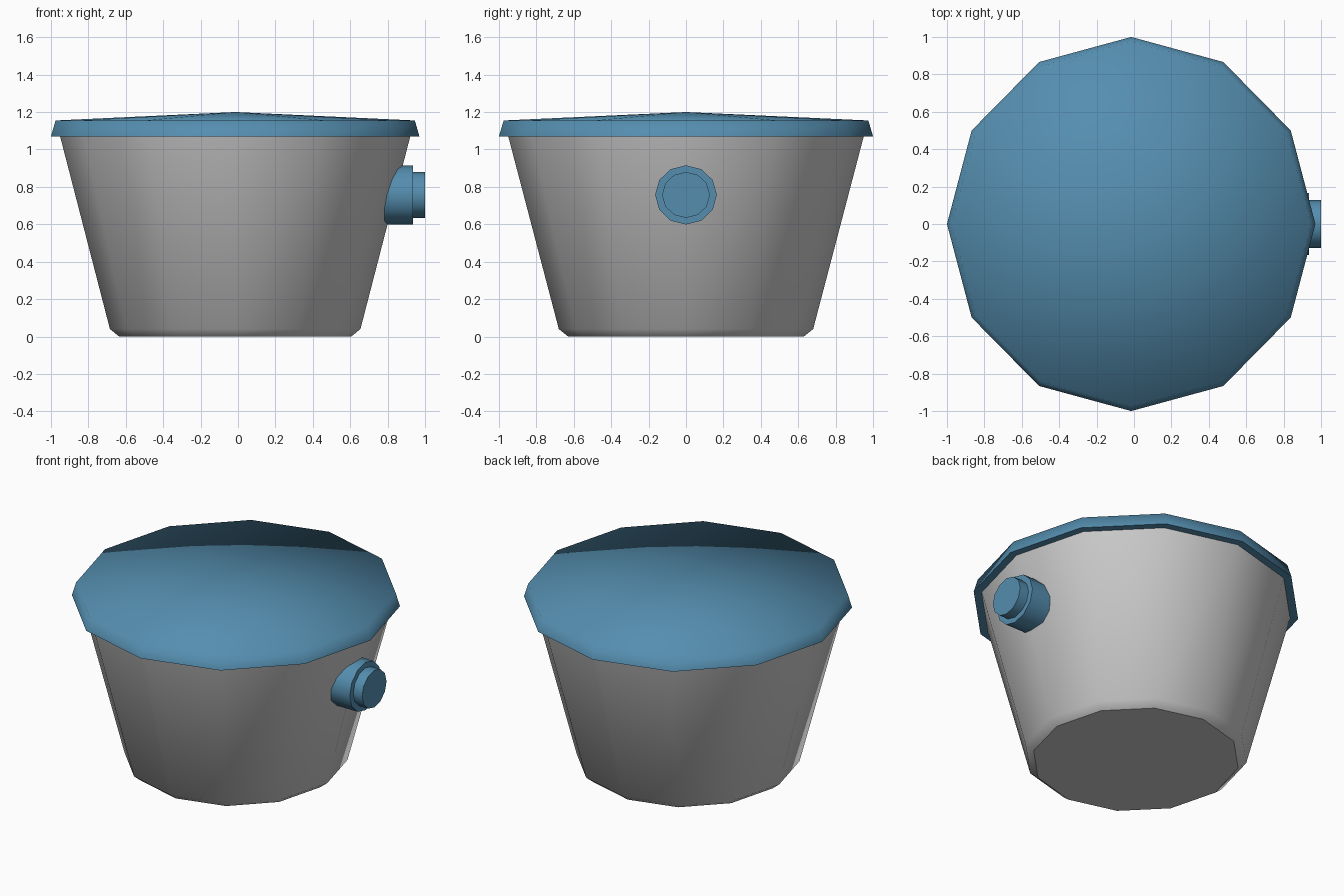
import bpy, bmesh, math
from mathutils import Matrix

if "Cube" in bpy.data.objects:
    bpy.data.objects.remove(bpy.data.objects["Cube"])

SIDES = 12
blue = bpy.data.materials.new("blue")
blue.diffuse_color = (0.09, 0.27, 0.43, 1)
blue.use_nodes = True
blue.node_tree.nodes["Principled BSDF"].inputs["Base Color"].default_value = blue.diffuse_color


def lathe(name, profile, matrix, sharp_rings=(), material=None):
    """Spin (radius, height) points into a 12-sided smooth solid; radius 0 makes a tip."""
    bm = bmesh.new()
    rings = []
    for r, h in profile:
        n = SIDES if r else 1
        rings.append([bm.verts.new((r * math.cos(math.tau * i / SIDES),
                                    r * math.sin(math.tau * i / SIDES), h)) for i in range(n)])
    for a, b in zip(rings, rings[1:]):
        for i in range(SIDES):
            j = (i + 1) % SIDES
            if len(b) == 1:
                bm.faces.new((a[i], a[j], b[0]))
            else:
                bm.faces.new((a[i], a[j], b[j], b[i]))
    for ring in (rings[0], rings[-1]):
        if len(ring) > 1:
            bm.faces.new(ring)
    bmesh.ops.recalc_face_normals(bm, faces=bm.faces)
    for f in bm.faces:
        f.smooth = True
    for k in sharp_rings:
        ring = set(rings[k])
        for e in bm.edges:
            if e.verts[0] in ring and e.verts[1] in ring:
                e.smooth = False
    bm.transform(matrix)
    mesh = bpy.data.meshes.new(name)
    bm.to_mesh(mesh)
    bm.free()
    obj = bpy.data.objects.new(name, mesh)
    bpy.context.collection.objects.link(obj)
    if material:
        mesh.materials.append(material)
    return obj


# Slightly narrower in x, shifted so the knob completes the width
upright = Matrix.Translation((-0.015, 0, 0)) @ Matrix.Diagonal((0.985, 1, 1, 1))

# Tapered tub with a chamfered foot
lathe("tub", [(0.63, 0), (0.68, 0.04), (0.953, 1.08)], upright, (0, 2))

# Shallow pointed lid, smooth from rim to tip
lathe("lid", [(1.0, 1.07), (0.975, 1.155), (0, 1.2)], upright, (0,), blue)

# Stepped knob pointing along +x, sunk into the tub wall
sideways = Matrix.Translation((0, 0, 0.757)) @ Matrix.Rotation(math.pi / 2, 4, 'Y') \
    @ Matrix.Diagonal((0.96, 1, 1, 1))
lathe("knob", [(0.165, 0.75), (0.165, 0.935), (0.128, 0.935), (0.128, 1.0)],
      sideways, (0, 1, 2, 3), blue)
